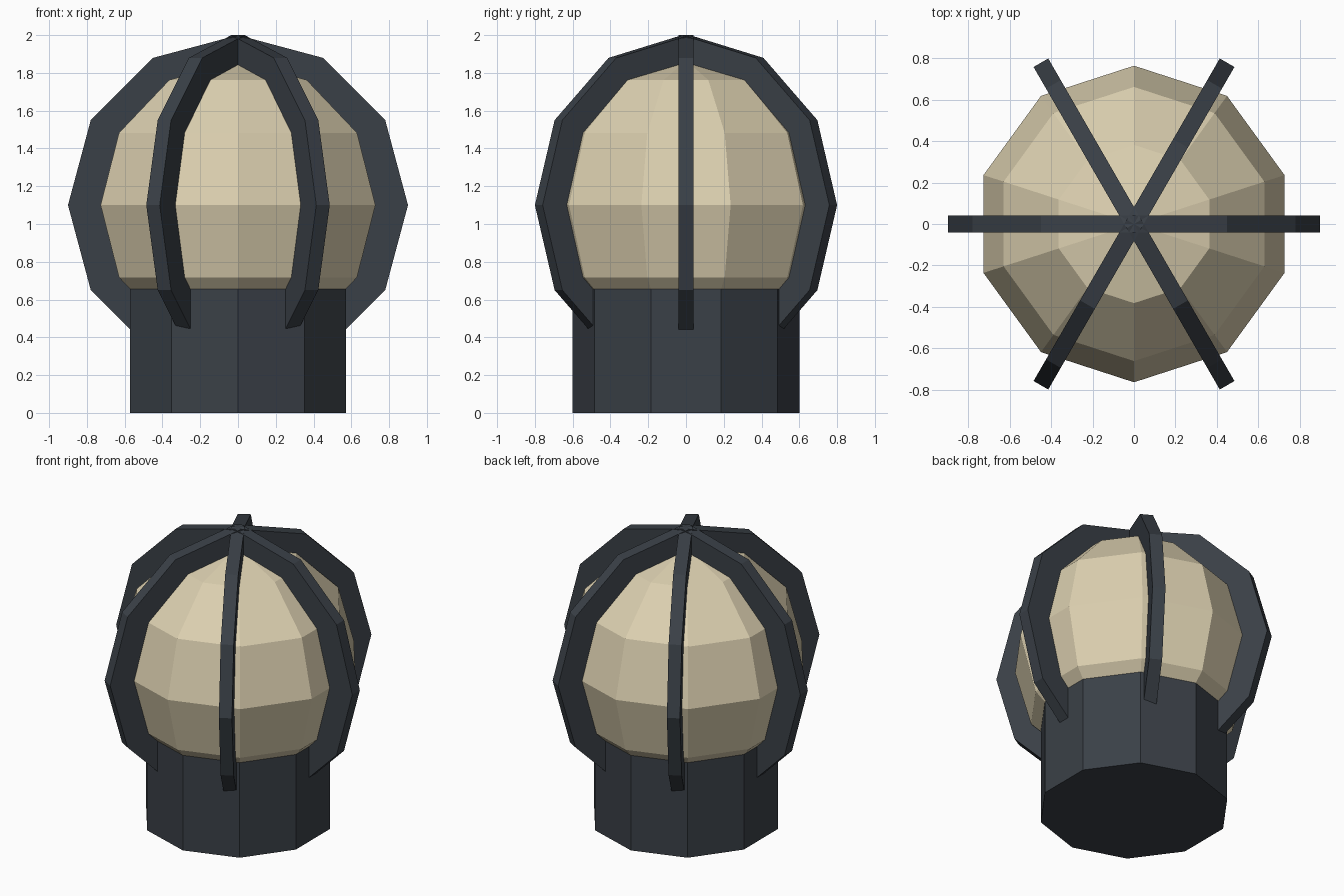
import bpy, bmesh
from math import sin, cos, radians

if "Cube" in bpy.data.objects:
    bpy.data.objects.remove(bpy.data.objects["Cube"])

SIDES = 10


def material(name, rgb):
    m = bpy.data.materials.new(name)
    m.diffuse_color = (*rgb, 1)
    m.use_nodes = True
    m.node_tree.nodes["Principled BSDF"].inputs["Base Color"].default_value = m.diffuse_color
    return m


dark = material("dark slate metal", (0.042, 0.051, 0.063))
cream = material("warm cream glass", (0.716, 0.631, 0.434))


def finish(name, bm, mat):
    bmesh.ops.recalc_face_normals(bm, faces=bm.faces)
    me = bpy.data.meshes.new(name)
    bm.to_mesh(me)
    bm.free()
    me.materials.append(mat)
    ob = bpy.data.objects.new(name, me)
    bpy.context.collection.objects.link(ob)
    return ob


def lathe(name, profile, mat):
    """Ten-sided solid of revolution; a radius of 0 gives a pole."""
    bm = bmesh.new()
    rings = []
    for r, z in profile:
        if r < 1e-5:
            rings.append([bm.verts.new((0, 0, z))] * SIDES)
        else:
            rings.append([bm.verts.new((r * cos(a), r * sin(a), z))
                          for a in (radians(90 + 360 * i / SIDES) for i in range(SIDES))])
    for lo, hi in zip(rings, rings[1:]):
        for i in range(SIDES):
            j = (i + 1) % SIDES
            bm.faces.new(dict.fromkeys((lo[i], lo[j], hi[j], hi[i])))
    for ring in (rings[0], rings[-1]):
        if ring[0] is not ring[1]:
            bm.faces.new(ring)
    return finish(name, bm, mat)


def rib(name, angle, outer, inner, half, centre_z, mat):
    """Flat bar following an arc from the apex down into the base."""
    bm = bmesh.new()
    sections = []
    for d in range(90, -61, -30):
        c, s = cos(radians(d)), sin(radians(d))
        sections.append([bm.verts.new((r * c, y, centre_z + r * s))
                         for r, y in ((outer, -half), (outer, half), (inner, half), (inner, -half))])
    for a, b in zip(sections, sections[1:]):
        for i in range(4):
            j = (i + 1) % 4
            bm.faces.new((a[i], a[j], b[j], b[i]))
    bm.faces.new(sections[0])
    bm.faces.new(sections[-1])
    ob = finish(name, bm, mat)
    ob.rotation_euler.z = radians(angle)
    return ob


# Base: ten-sided socket
lathe("base", [(0.6, 0), (0.6, 0.655)], dark)

# Globe: faceted sphere sunk into the base
R, CZ = 0.765, 1.1
lathe("globe", [(R * cos(radians(d)), CZ + R * sin(radians(d)))
                for d in range(-90, 91, 30)], cream)

# Cage: six ribs meeting at the top
for k in range(6):
    rib(f"cage_rib_{k + 1}", 60 * k, 0.9, 0.7, 0.041, CZ, dark)
